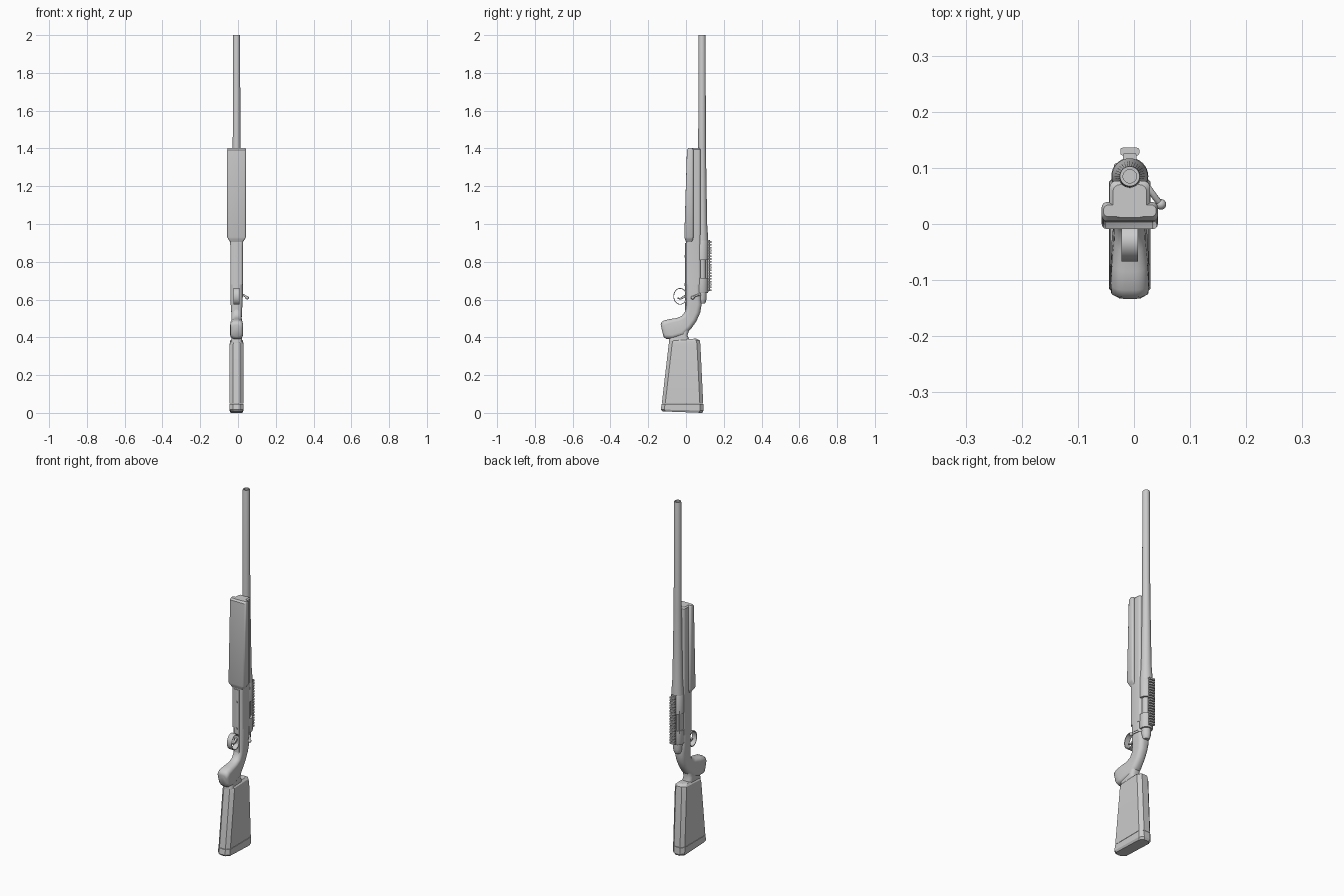
import bpy, bmesh, math
from mathutils import Vector

if "Cube" in bpy.data.objects:
    bpy.data.objects.remove(bpy.data.objects["Cube"], do_unlink=True)

CX = -0.0075      # centre plane of the long parts
BORE_Y = 0.085    # height of the bore line

grey = bpy.data.materials.new("plain grey")
grey.use_nodes = True
grey.diffuse_color = (0.6, 0.6, 0.6, 1)
grey.node_tree.nodes["Principled BSDF"].inputs["Base Color"].default_value = (0.6, 0.6, 0.6, 1)


def finish(name, bm, angle=35):
    bmesh.ops.recalc_face_normals(bm, faces=bm.faces)
    mesh = bpy.data.meshes.new(name)
    bm.to_mesh(mesh)
    bm.free()
    mesh.materials.append(grey)
    ob = bpy.data.objects.new(name, mesh)
    bpy.context.collection.objects.link(ob)
    bpy.ops.object.select_all(action="DESELECT")
    ob.select_set(True)
    bpy.context.view_layer.objects.active = ob
    bpy.ops.object.shade_smooth_by_angle(angle=math.radians(angle))
    return ob


def bridge(bm, rings, caps=True):
    rows = [[bm.verts.new(p) for p in ring] for ring in rings]
    n = len(rows[0])
    for a, b in zip(rows, rows[1:]):
        for i in range(n):
            j = (i + 1) % n
            bm.faces.new((a[i], a[j], b[j], b[i]))
    if caps:
        bm.faces.new(rows[0])
        bm.faces.new(rows[-1])


def section(yf, zf, yb, zb, hw, r, k):
    """Rounded rectangle from a front point to a back point, k steps per corner."""
    front, back = Vector((CX, yf, zf)), Vector((CX, yb, zb))
    mid, axis = (front + back) / 2, (back - front).normalized()
    half = (back - front).length / 2
    r = min(r, hw * 0.98, half * 0.98)
    ring = []
    for q, (sx, sy) in enumerate(((1, 1), (-1, 1), (-1, -1), (1, -1))):
        for i in range(k + 1):
            a = math.pi / 2 * (q + i / k)
            across = sx * (hw - r) + r * math.cos(a)
            along = sy * (half - r) + r * math.sin(a)
            ring.append(mid + axis * along + Vector((across, 0, 0)))
    return ring


def loft(name, sections, r=0.02, k=5, angle=35):
    bm = bmesh.new()
    bridge(bm, [section(*s, r, k) for s in sections])
    return finish(name, bm, angle)


def block(name, y0, y1, z0, z1, hw, r=0.003):
    return loft(name, [(y0, z0, y1, z0, hw), (y0, z1, y1, z1, hw)], r, 2)


def lathe(name, profile, y=BORE_Y, n=32):
    bm = bmesh.new()
    bridge(bm, [[(CX + r * math.cos(2 * math.pi * i / n), y + r * math.sin(2 * math.pi * i / n), z)
                 for i in range(n)] for z, r in profile])
    return finish(name, bm)


def rod(name, points, radius):
    curve = bpy.data.curves.new(name, "CURVE")
    curve.dimensions = "3D"
    curve.bevel_depth = radius
    curve.bevel_resolution = 3
    curve.use_fill_caps = True
    spline = curve.splines.new("POLY")
    spline.points.add(len(points) - 1)
    for p, co in zip(spline.points, points):
        p.co = (*co, 1)
    curve.materials.append(grey)
    ob = bpy.data.objects.new(name, curve)
    bpy.context.collection.objects.link(ob)


# Barrel with a hollow muzzle
lathe("barrel", [(0.81, 0.032), (0.93, 0.032), (1.0, 0.027), (1.4, 0.0205), (1.995, 0.0185),
                 (2.0, 0.0175), (2.0, 0.012), (1.96, 0.012)])

# Receiver rings, bolt and shroud
lathe("receiver_front", [(0.81, 0.02), (0.81, 0.033), (0.91, 0.033), (0.915, 0.031)])
lathe("receiver_rear", [(0.635, 0.02), (0.635, 0.031), (0.64, 0.033), (0.715, 0.033), (0.715, 0.02)])
lathe("bolt_body", [(0.61, 0.021), (0.82, 0.021)])
lathe("bolt_shroud", [(0.578, 0.015), (0.585, 0.019), (0.605, 0.024), (0.64, 0.024)])
block("receiver_floor", 0.045, 0.075, 0.64, 0.9, 0.03, 0.008)
left_wall = block("receiver_side_wall", 0.06, 0.108, 0.70, 0.83, 0.006)
left_wall.location.x = -0.022

# Bolt handle with a knob
rod("bolt_handle", [(0.005, 0.08, 0.625), (0.026, 0.064, 0.625), (0.038, 0.047, 0.618), (0.047, 0.036, 0.611)], 0.0055)
bm = bmesh.new()
bmesh.ops.create_uvsphere(bm, u_segments=16, v_segments=10, radius=0.0095)
knob = finish("bolt_knob", bm)
knob.location = (0.048, 0.035, 0.61)

# Sight rail with cross slots
block("rail_base", 0.112, 0.126, 0.645, 0.915, 0.012)
teeth = 18
pitch = 0.27 / teeth
for i in range(teeth):
    z = 0.645 + i * pitch
    block("rail_tooth", 0.122, 0.136, z, z + pitch * 0.58, 0.017, 0.004)

# Narrow upper stock running from the grip to the fore end
loft("upper_stock", [(0.012, 1.402, 0.07, 1.402, 0.03), (0.008, 1.395, 0.077, 1.395, 0.036),
                     (0.0, 0.93, 0.077, 0.93, 0.036), (0.0, 0.88, 0.077, 0.88, 0.033),
                     (0.0, 0.68, 0.077, 0.68, 0.033)], 0.012, 4)

# Wide fore end
loft("fore_end", [(0.013, 1.402, 0.034, 1.402, 0.047), (0.005, 1.392, 0.039, 1.392, 0.05),
                  (-0.009, 0.93, 0.039, 0.93, 0.05), (-0.006, 0.92, 0.037, 0.92, 0.044),
                  (0.0, 0.905, 0.035, 0.905, 0.034)], 0.009, 4)

# Wrist and forward-swept pistol grip
loft("grip", [(0.0, 0.70, 0.077, 0.70, 0.033), (0.0, 0.62, 0.08, 0.62, 0.033),
              (0.0, 0.57, 0.083, 0.575, 0.031), (-0.006, 0.535, 0.075, 0.53, 0.028),
              (-0.022, 0.513, 0.055, 0.485, 0.027), (-0.05, 0.502, 0.028, 0.447, 0.028),
              (-0.085, 0.497, -0.01, 0.41, 0.032), (-0.118, 0.489, -0.065, 0.392, 0.034),
              (-0.13, 0.479, -0.105, 0.391, 0.033), (-0.134, 0.466, -0.119, 0.403, 0.024)], 0.024, 6, 50)
loft("grip_to_butt_web", [(-0.07, 0.45, 0.02, 0.45, 0.026), (-0.09, 0.41, 0.008, 0.41, 0.027),
                          (-0.09, 0.36, 0.03, 0.36, 0.03)], 0.02, 5, 50)

# Chamfered butt and end pad
loft("butt", [(-0.075, 0.389, 0.055, 0.393, 0.024), (-0.089, 0.375, 0.073, 0.383, 0.034),
              (-0.092, 0.36, 0.076, 0.365, 0.0365), (-0.128, 0.05, 0.091, 0.05, 0.0365)], 0.018, 1, 20)
loft("butt_pad", [(-0.129, 0.048, 0.092, 0.048, 0.037), (-0.133, 0.018, 0.093, 0.012, 0.037),
                  (-0.125, 0.008, 0.086, 0.0, 0.031)], 0.018, 1, 20)

# Bottom plate with two screws
block("bottom_plate", -0.004, 0.01, 0.54, 0.90, 0.016)
for z in (0.68, 0.83):
    bm = bmesh.new()
    bmesh.ops.create_cone(bm, cap_ends=True, segments=16, radius1=0.007, radius2=0.007, depth=0.006)
    screw = finish("plate_screw", bm)
    screw.rotation_euler.x = math.pi / 2
    screw.location = (CX, -0.005, z)

# Round trigger guard, a thin band about the cross axis
bm = bmesh.new()
rings = []
for i in range(41):
    a = 2 * math.pi * i / 40
    c, s = math.cos(a), math.sin(a)
    rings.append([(CX + x, -0.031 + r * c, 0.617 + (r + 0.008) * s)
                  for x, r in ((-0.015, 0.032), (0.015, 0.032), (0.015, 0.036), (-0.015, 0.036))])
bridge(bm, rings, caps=False)
bmesh.ops.remove_doubles(bm, verts=bm.verts, dist=0.00001)
finish("trigger_guard", bm)

# Curved trigger
loft("trigger", [(0.0, 0.63, 0.0, 0.615, 0.006), (-0.018, 0.617, -0.015, 0.605, 0.006),
                 (-0.032, 0.608, -0.031, 0.599, 0.006), (-0.045, 0.612, -0.047, 0.606, 0.005)], 0.003, 2)
